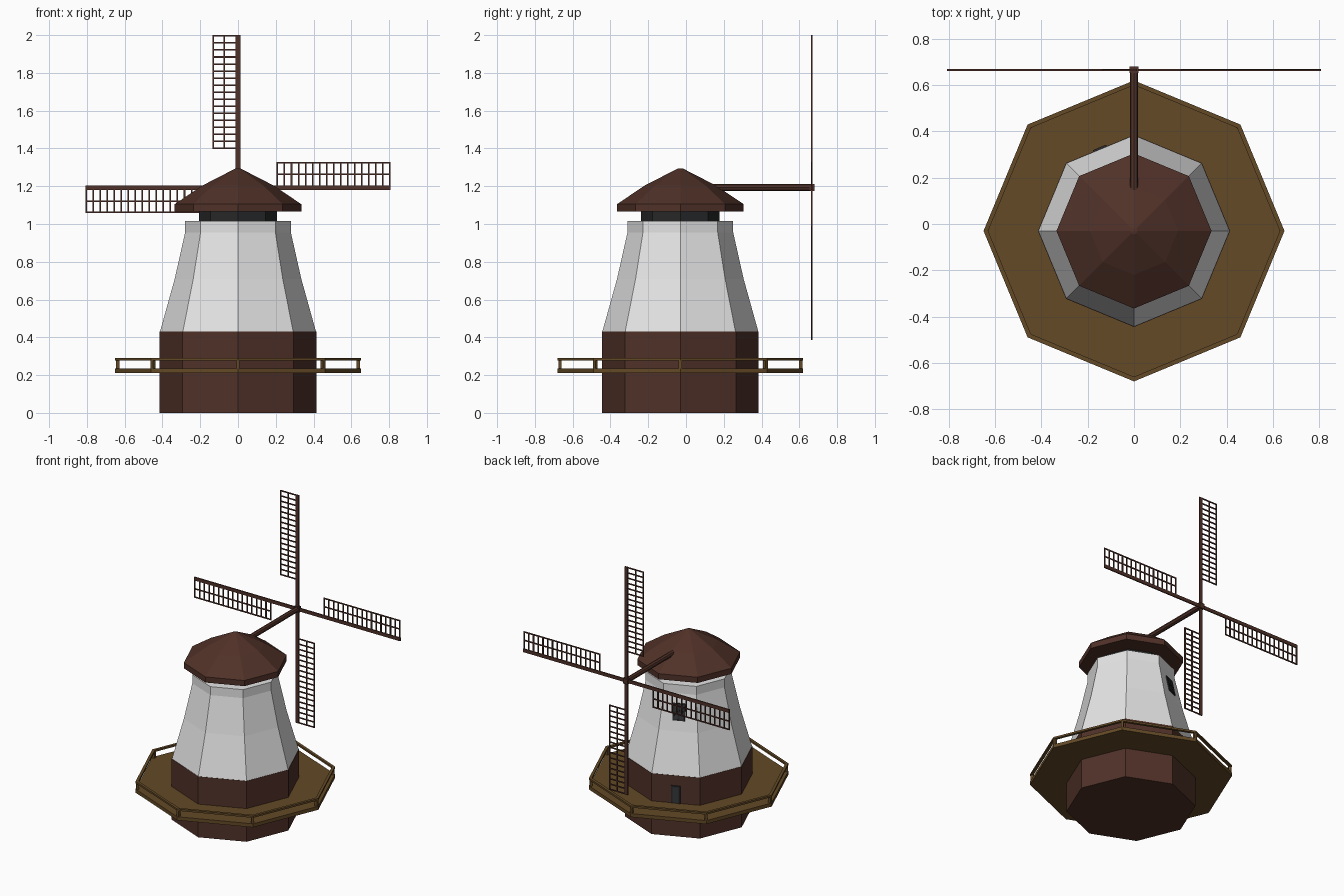
import bpy, bmesh, math
from mathutils import Matrix, Vector

if "Cube" in bpy.data.objects:
    bpy.data.objects.remove(bpy.data.objects["Cube"])

CY = -0.03          # tower axis offset in y
HUB = Vector((0, 0.665, 1.1925))


def material(name, rgb):
    m = bpy.data.materials.new(name)
    m.diffuse_color = (*rgb, 1)
    m.use_nodes = True
    m.node_tree.nodes["Principled BSDF"].inputs["Base Color"].default_value = m.diffuse_color
    return m


BROWN = material("dark brown wood", (0.080, 0.031, 0.021))
GOLD = material("golden brown wood", (0.125, 0.067, 0.019))
WHITE = material("white plaster", (0.78, 0.78, 0.78))
DARK = material("charcoal", (0.020, 0.021, 0.022))
GLASS = material("dark pane", (0.035, 0.037, 0.040))


def finish(bm, name, mat):
    bmesh.ops.recalc_face_normals(bm, faces=bm.faces)
    me = bpy.data.meshes.new(name)
    bm.to_mesh(me)
    bm.free()
    me.materials.append(mat)
    ob = bpy.data.objects.new(name, me)
    bpy.context.collection.objects.link(ob)
    return ob


def lathe(name, profile, mat, ring=False, sides=8):
    """Eight-sided solid from (radius, z) points; ring closes the profile."""
    bm = bmesh.new()
    loops = []
    for r, z in profile:
        loops.append([bm.verts.new((r * math.cos(2 * math.pi * i / sides),
                                    CY + r * math.sin(2 * math.pi * i / sides), z))
                      for i in range(sides)])
    pairs = list(zip(loops, loops[1:]))
    if ring:
        pairs.append((loops[-1], loops[0]))
    else:
        bm.faces.new(loops[0])
        bm.faces.new(loops[-1])
    for a, b in pairs:
        for i in range(sides):
            j = (i + 1) % sides
            bm.faces.new((a[i], a[j], b[j], b[i]))
    return finish(bm, name, mat)


def box(bm, lo, hi, mat=Matrix()):
    lo, hi = Vector(lo), Vector(hi)
    size = Matrix.Diagonal((*(hi - lo), 1))
    bmesh.ops.create_cube(bm, size=1, matrix=mat @ Matrix.Translation((lo + hi) / 2) @ size)


# Tower: brown base, white tapering body, dark neck, faceted cap
lathe("base", [(0.415, 0), (0.415, 0.43)], BROWN)
lathe("tower_body", [(0.413, 0.43), (0.335, 0.71), (0.28, 0.955), (0.28, 1.015)], WHITE)
lathe("neck", [(0.207, 1.01), (0.207, 1.075)], DARK)
lathe("cap", [(0.335, 1.065), (0.335, 1.105), (0.19, 1.203), (0.015, 1.293), (0.003, 1.295)], BROWN)

# Gallery: deck, handrail and a post at each corner
lathe("gallery_deck", [(0.40, 0.21), (0.65, 0.21), (0.65, 0.235), (0.40, 0.235)], GOLD, ring=True)
lathe("gallery_rail", [(0.63, 0.277), (0.65, 0.277), (0.65, 0.29), (0.63, 0.29)], GOLD, ring=True)
bm = bmesh.new()
for i in range(8):
    m = Matrix.Translation((0, CY, 0)) @ Matrix.Rotation(i * math.pi / 4, 4, 'Z')
    box(bm, (0.628, -0.009, 0.23), (0.646, 0.009, 0.28), m)
finish(bm, "gallery_posts", GOLD)

# Axle and hub
bm = bmesh.new()
bmesh.ops.create_cone(bm, cap_ends=True, segments=8, radius1=0.018, radius2=0.018, depth=0.56,
                      matrix=Matrix.Translation((0, 0.375, HUB.z)) @ Matrix.Rotation(math.pi / 2, 4, 'X'))
finish(bm, "axle", BROWN)
bm = bmesh.new()
box(bm, (-0.019, 0.653, HUB.z - 0.019), (0.019, 0.680, HUB.z + 0.019))
finish(bm, "hub", BROWN)

# Four lattice sails turned about the hub
T = 0.003
for k, side in enumerate(("top", "left", "bottom", "right")):
    m = Matrix.Translation(HUB) @ Matrix.Rotation(-k * math.pi / 2, 4, 'Y')
    bm = bmesh.new()
    box(bm, (-0.012, -T - 0.001, 0), (0.012, T + 0.001, 0.807), m)
    for x in (-0.131, -0.072):
        box(bm, (x - 0.004, -T, 0.205), (x + 0.004, T, 0.807), m)
    for i in range(17):
        z = 0.209 + i * 0.594 / 16
        box(bm, (-0.135, -T, z - 0.004), (-0.005, T, z + 0.004), m)
    finish(bm, "sail_" + side, BROWN)


# Door and window on the back-left facet
def panel(name, dist, z, tilt, w, h, bars_y, bars_z):
    m = (Matrix.Translation((0, CY, 0)) @ Matrix.Rotation(math.radians(112.5), 4, 'Z')
         @ Matrix.Translation((dist, 0, z)) @ Matrix.Rotation(-tilt, 4, 'Y'))
    bm = bmesh.new()
    box(bm, (-0.002, -w / 2, -h / 2), (0.003, w / 2, h / 2), m)
    finish(bm, name + "_pane", GLASS)
    bm = bmesh.new()
    for y in bars_y:
        box(bm, (-0.002, y - 0.005, -h / 2), (0.007, y + 0.005, h / 2), m)
    for q in bars_z:
        box(bm, (-0.002, -w / 2, q - 0.005), (0.007, w / 2, q + 0.005), m)
    finish(bm, name + "_frame", DARK)


panel("door", 0.415 * math.cos(math.pi / 8), 0.297, 0, 0.062, 0.124, (-0.026, 0.026), (0.057,))
panel("window", 0.2836, 0.835, math.radians(11.7), 0.08, 0.115,
      (-0.035, 0, 0.035), (-0.0525, 0, 0.0525))
